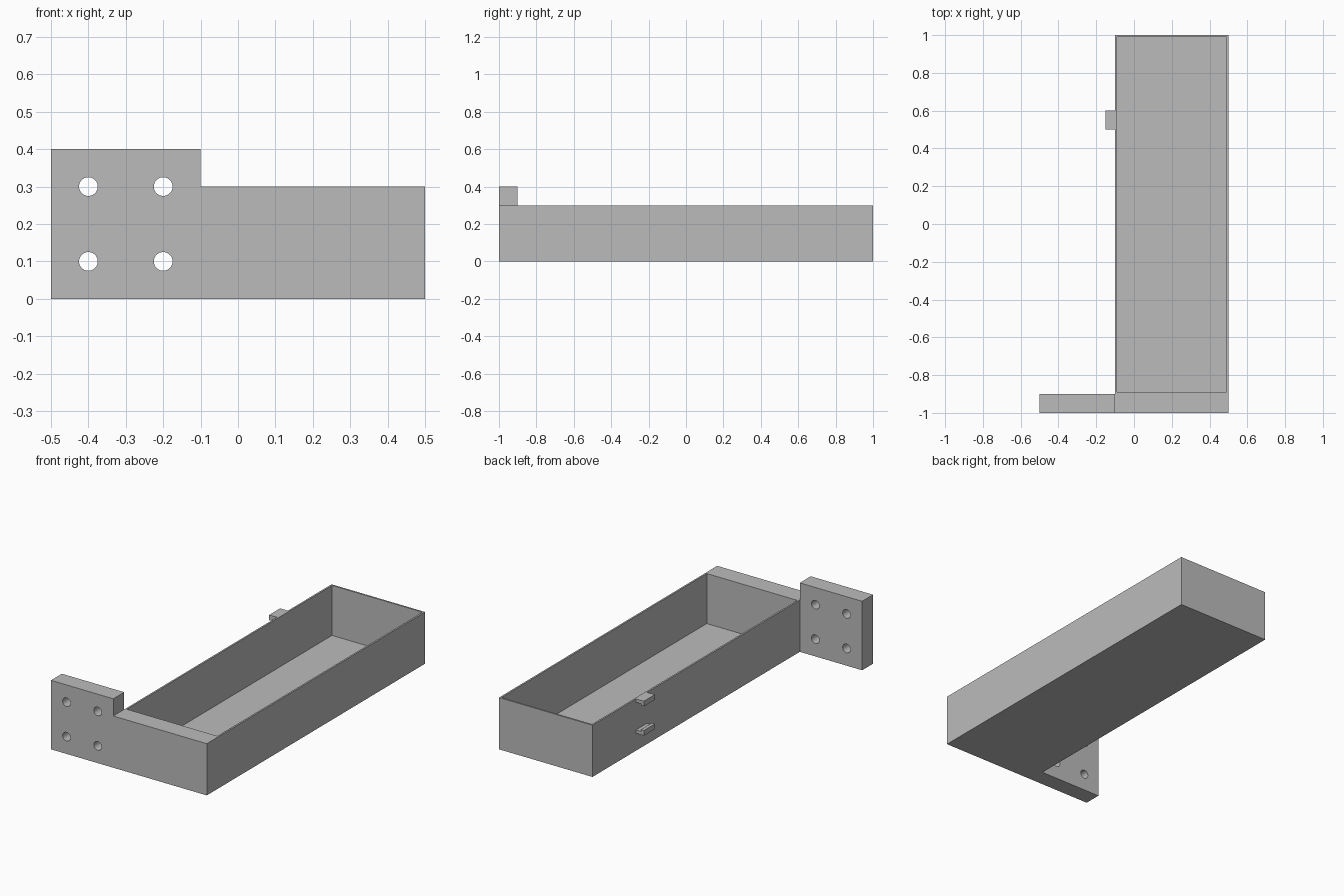
import bpy
import bmesh
from math import pi, radians
from mathutils import Matrix, Vector

if "Cube" in bpy.data.objects:
    bpy.data.objects.remove(bpy.data.objects["Cube"], do_unlink=True)

grey = bpy.data.materials.new("plain_grey")
grey.use_nodes = True
grey.diffuse_color = (0.5, 0.5, 0.5, 1)
grey.node_tree.nodes["Principled BSDF"].inputs["Base Color"].default_value = grey.diffuse_color


def finish(name, bm, material=grey):
    bmesh.ops.recalc_face_normals(bm, faces=bm.faces)
    mesh = bpy.data.meshes.new(name)
    bm.to_mesh(mesh)
    bm.free()
    if material:
        mesh.materials.append(material)
    obj = bpy.data.objects.new(name, mesh)
    bpy.context.collection.objects.link(obj)
    return obj


def extrude(bm, faces, offset):
    result = bmesh.ops.extrude_face_region(bm, geom=faces)
    verts = [g for g in result["geom"] if isinstance(g, bmesh.types.BMVert)]
    bmesh.ops.translate(bm, verts=verts, vec=offset)
    return [g for g in result["geom"] if isinstance(g, bmesh.types.BMFace)]


def cut(target, cutter):
    mod = target.modifiers.new("cut", "BOOLEAN")
    mod.operation = "DIFFERENCE"
    mod.solver = "EXACT"
    mod.object = cutter
    cutter.hide_render = True
    bpy.context.view_layer.update()
    deps = bpy.context.evaluated_depsgraph_get()
    target.data = bpy.data.meshes.new_from_object(target.evaluated_get(deps))
    target.modifiers.clear()
    bpy.data.objects.remove(cutter, do_unlink=True)


# Tray body and mounting flange, raised from one floor plan
bm = bmesh.new()
a, b, c, d, e, f, g = [bm.verts.new((x, y, 0)) for x, y in (
    (-0.5, -1), (-0.1, -1), (0.5, -1), (0.5, 1), (-0.1, 1), (-0.1, -0.9), (-0.5, -0.9))]
plan = [bm.faces.new((a, b, f, g)), bm.faces.new((b, c, d, e, f))]
tops = extrude(bm, plan, (0, 0, 0.3))
flange_top = min(tops, key=lambda face: face.calc_center_median().x)
extrude(bm, [flange_top], (0, 0, 0.1))
bmesh.ops.recalc_face_normals(bm, faces=bm.faces)
bmesh.ops.dissolve_limit(bm, angle_limit=radians(1), verts=bm.verts, edges=bm.edges)
tray = finish("tray_with_flange", bm)

# Thin-walled cavity, open at the top
lo, hi = Vector((-0.09, -0.89, 0.01)), Vector((0.49, 0.99, 0.5))
bm = bmesh.new()
bmesh.ops.create_cube(bm, size=1, matrix=Matrix.Translation((lo + hi) / 2)
                      @ Matrix.Diagonal((*(hi - lo), 1)))
cut(tray, finish("cavity_cutter", bm, None))

# Four bolt holes through the flange
bm = bmesh.new()
for x in (-0.4, -0.2):
    for z in (0.1, 0.3):
        bmesh.ops.create_cone(bm, cap_ends=True, segments=48, radius1=0.025, radius2=0.025,
                              depth=0.3, matrix=Matrix.Translation((x, -0.95, z))
                              @ Matrix.Rotation(pi / 2, 4, "X"))
cut(tray, finish("bolt_hole_cutter", bm, None))

bpy.ops.object.select_all(action="DESELECT")
tray.select_set(True)
bpy.context.view_layer.objects.active = tray
bpy.ops.object.shade_smooth_by_angle(angle=radians(30))


# Pair of facing hooked tabs on the side wall
def hooked_tab(name, base, up):
    outline = ((-0.1, 0), (-0.15, 0), (-0.15, 0.03), (-0.13, 0.03), (-0.13, 0.02), (-0.1, 0.02))
    bm = bmesh.new()
    face = bm.faces.new([bm.verts.new((x, 0.5, base + up * h)) for x, h in outline])
    extrude(bm, [face], (0, 0.1, 0))
    finish(name, bm)


hooked_tab("lower_tab", 0.1, 1)
hooked_tab("upper_tab", 0.3, -1)
